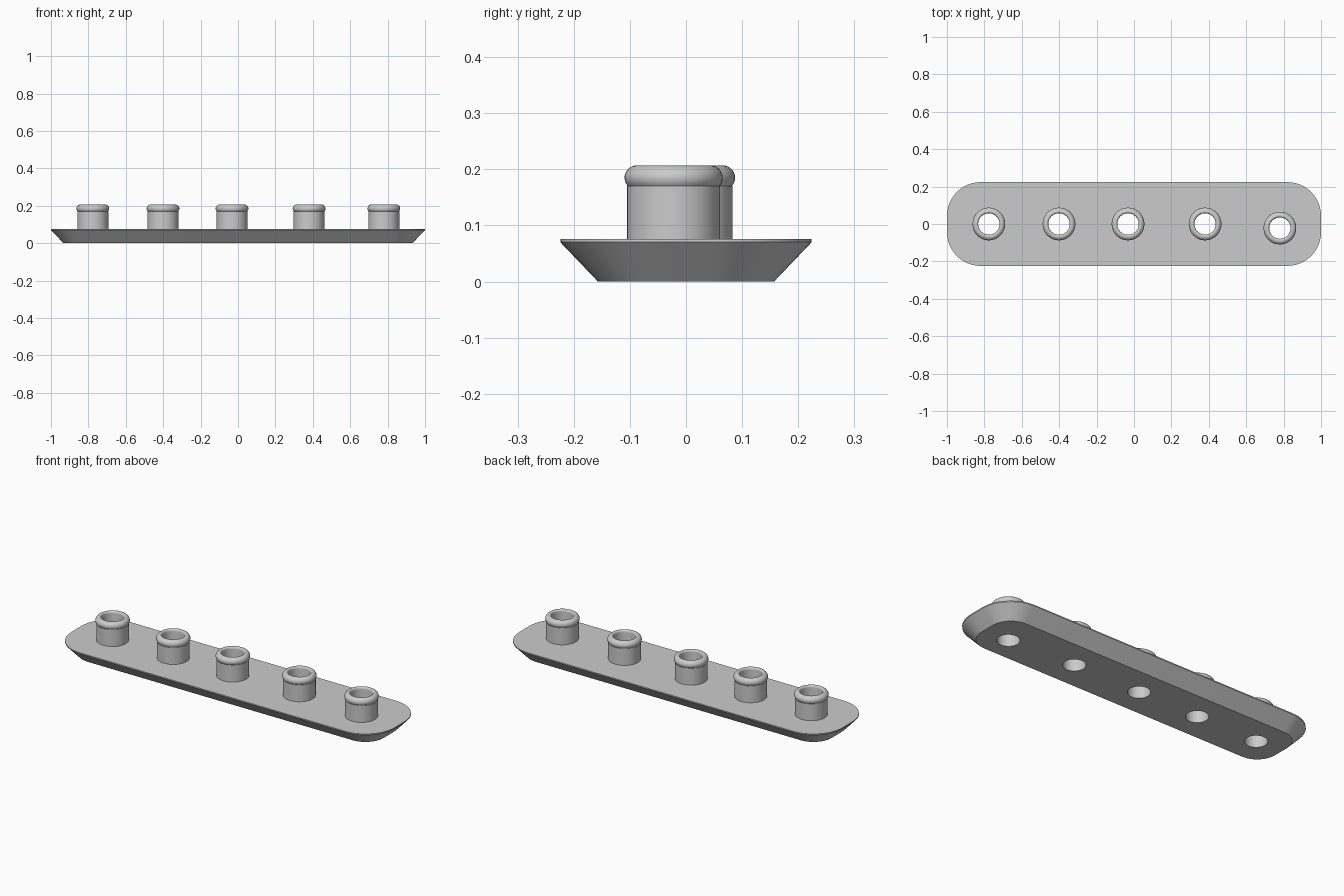
import bpy, bmesh
from math import sin, cos, pi, radians

cube = bpy.data.objects.get("Cube")
if cube:
    bpy.data.objects.remove(cube, do_unlink=True)

grey = bpy.data.materials.new("plain grey")
grey.use_nodes = True
colour = (0.6, 0.6, 0.6, 1)
grey.diffuse_color = colour
grey.node_tree.nodes["Principled BSDF"].inputs["Base Color"].default_value = colour

SEGMENTS = 48
TOP, HOLE, WALL = 0.076, 0.057, 0.083
CENTRES = [(-0.776, 0), (-0.401, 0), (-0.032, 0), (0.38, 0), (0.78, -0.022)]


def make_object(name, bm):
    bmesh.ops.recalc_face_normals(bm, faces=bm.faces)
    mesh = bpy.data.meshes.new(name)
    bm.to_mesh(mesh)
    bm.free()
    mesh.materials.append(grey)
    obj = bpy.data.objects.new(name, mesh)
    bpy.context.collection.objects.link(obj)
    return obj


def select_only(obj):
    bpy.ops.object.select_all(action="DESELECT")
    obj.select_set(True)
    bpy.context.view_layer.objects.active = obj


def smooth(obj):
    select_only(obj)
    bpy.ops.object.shade_smooth_by_angle(angle=radians(35))


def bridge(bm, a, b):
    for i in range(len(a)):
        j = (i + 1) % len(a)
        bm.faces.new((a[i], a[j], b[j], b[i]))


def rounded_loop(bm, inset, z, steps=12):
    """Rounded rectangle, shrunk evenly by the inset."""
    radius, verts = 0.18, []
    for quarter, (sx, sy) in enumerate([(1, 1), (-1, 1), (-1, -1), (1, -1)]):
        for k in range(steps + 1):
            a = (quarter + k / steps) * pi / 2
            verts.append(bm.verts.new((sx * (1 - radius) + (radius - inset) * cos(a),
                                       sy * (0.224 - radius) + (radius - inset) * sin(a), z)))
    return verts


# Base plate: sloping sides below a thin upright rim
bm = bmesh.new()
loops = [rounded_loop(bm, inset, z) for inset, z in [(0.067, 0), (0, 0.07), (0, TOP)]]
bridge(bm, loops[0], loops[1])
bridge(bm, loops[1], loops[2])
bm.faces.new(loops[0])
bm.faces.new(loops[2])
plate = make_object("base_plate", bm)

# Bores through the plate
bm = bmesh.new()
for x, y in CENTRES:
    drill = bmesh.ops.create_cone(bm, cap_ends=True, segments=SEGMENTS,
                                  radius1=HOLE, radius2=HOLE, depth=0.4)
    bmesh.ops.translate(bm, verts=drill["verts"], vec=(x, y, 0))
cutter = make_object("bore_cutter", bm)
cutter.hide_render = True
select_only(plate)
cut = plate.modifiers.new("bores", "BOOLEAN")
cut.operation = "DIFFERENCE"
cut.solver = "EXACT"
cut.object = cutter
bpy.ops.object.modifier_apply(modifier=cut.name)
bpy.data.objects.remove(cutter, do_unlink=True)
smooth(plate)

# Tube profile: straight wall, rounded lip, then down the bore
profile = [(WALL, TOP), (WALL, 0.17)]
for k in range(11):
    a = radians(-43 + 133 * k / 10)
    profile.append((0.0655 + 0.022 * cos(a), 0.185 + 0.022 * sin(a)))
for k in range(1, 6):
    a = radians(90 + 18 * k)
    profile.append((0.0655 + (0.0655 - HOLE) * cos(a), 0.195 + 0.012 * sin(a)))
profile.append((HOLE, TOP))

for n, (x, y) in enumerate(CENTRES, 1):
    bm = bmesh.new()
    rings = [[bm.verts.new((r * cos(2 * pi * i / SEGMENTS), r * sin(2 * pi * i / SEGMENTS), z))
              for i in range(SEGMENTS)] for r, z in profile]
    for k in range(len(rings)):
        bridge(bm, rings[k], rings[(k + 1) % len(rings)])
    tube = make_object(f"tube_{n}", bm)
    tube.location = (x, y, 0)
    smooth(tube)
